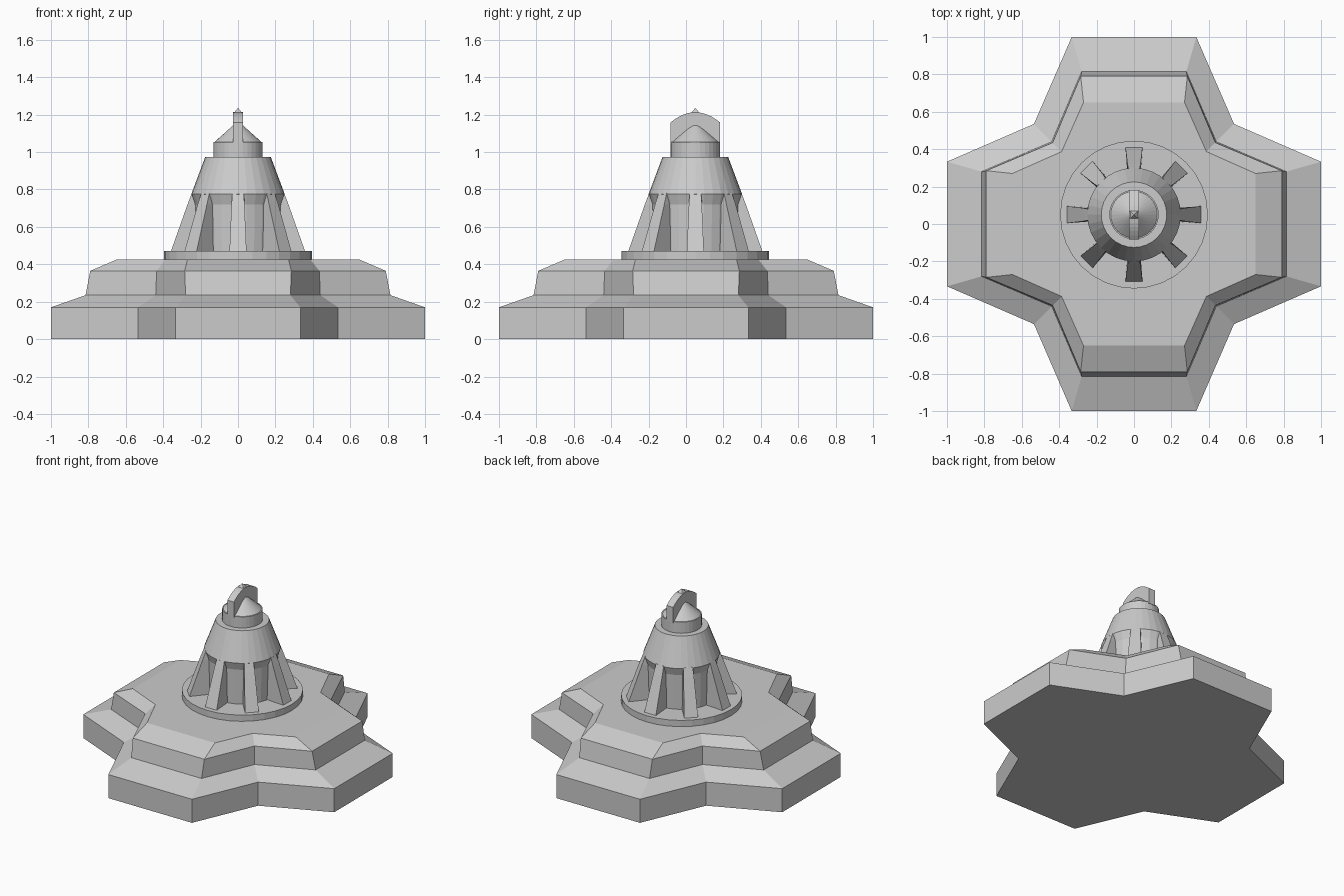
import bpy
import math

if "Cube" in bpy.data.objects:
    bpy.data.objects.remove(bpy.data.objects["Cube"])

CY = 0.05  # tower axis sits slightly behind the centre


def loft(name, rings):
    """Closed solid through a stack of rings with equal point counts."""
    n = len(rings[0])
    verts = [p for r in rings for p in r]
    faces = [tuple(range(n))[::-1],
             tuple(range((len(rings) - 1) * n, len(rings) * n))]
    for k in range(len(rings) - 1):
        for i in range(n):
            j = (i + 1) % n
            faces.append((k * n + i, k * n + j, (k + 1) * n + j, (k + 1) * n + i))
    mesh = bpy.data.meshes.new(name)
    mesh.from_pydata(verts, [], faces)
    ob = bpy.data.objects.new(name, mesh)
    bpy.context.collection.objects.link(ob)
    return ob


def cross(reach, half, notch, z):
    """Four-armed outline, counter-clockwise."""
    pts = []
    for k in range(4):
        c, s = round(math.cos(k * math.pi / 2)), round(math.sin(k * math.pi / 2))
        for x, y in ((reach, -half), (reach, half), (notch, notch)):
            pts.append((c * x - s * y, s * x + c * y, z))
    return pts


def circle(r, z, n=32):
    return [(r * math.cos(2 * math.pi * i / n),
             CY + r * math.sin(2 * math.pi * i / n), z) for i in range(n)]


# Stepped foundation
loft("foundation", [
    cross(1.0, 0.333, 0.535, 0.0),
    cross(1.0, 0.333, 0.535, 0.17),
    cross(0.815, 0.28, 0.44, 0.235),
    cross(0.79, 0.285, 0.435, 0.365),
    cross(0.65, 0.27, 0.387, 0.425)])

# Round plinth under the tower
loft("plinth", [circle(0.395, 0.415), circle(0.395, 0.47)])

# Tower core with conical upper shell
loft("tower", [circle(0.225, 0.46), circle(0.232, 0.72),
               circle(0.25, 0.775), circle(0.175, 0.975)])

# Eight tapered buttress ribs
for k in range(8):
    a = k * math.pi / 4

    def at(r, w, z):
        return (r * math.cos(a) - w * math.sin(a),
                CY + r * math.sin(a) + w * math.cos(a), z)

    loft("rib", [[at(0.19, -0.033, z), at(r, -w, z), at(r, w, z), at(0.19, 0.033, z)]
                 for r, w, z in ((0.362, 0.046, 0.46), (0.27, 0.035, 0.72),
                                 (0.247, 0.03, 0.78))])

# Collar and conical cap
loft("collar", [circle(0.132, 0.96), circle(0.132, 1.055)])
loft("cap", [circle(0.13, 1.05), circle(0.001, 1.165)])

# Upright fin with an arched top
R = 0.133
arch = [(CY - R, 1.045), (CY + R, 1.045)]
for i in range(13):
    t = 1 - i / 6
    arch.append((CY + R * t, 1.158 + 0.055 * (1 - t * t)))
loft("fin", [[(x, y, z) for y, z in arch] for x in (-0.026, 0.026)])

# Small pointed finial
loft("finial", [[(sx * w, CY + sy * w, z)
                 for sx, sy in ((-1, -1), (1, -1), (1, 1), (-1, 1))]
                for w, z in ((0.026, 1.205), (0.001, 1.235))])
